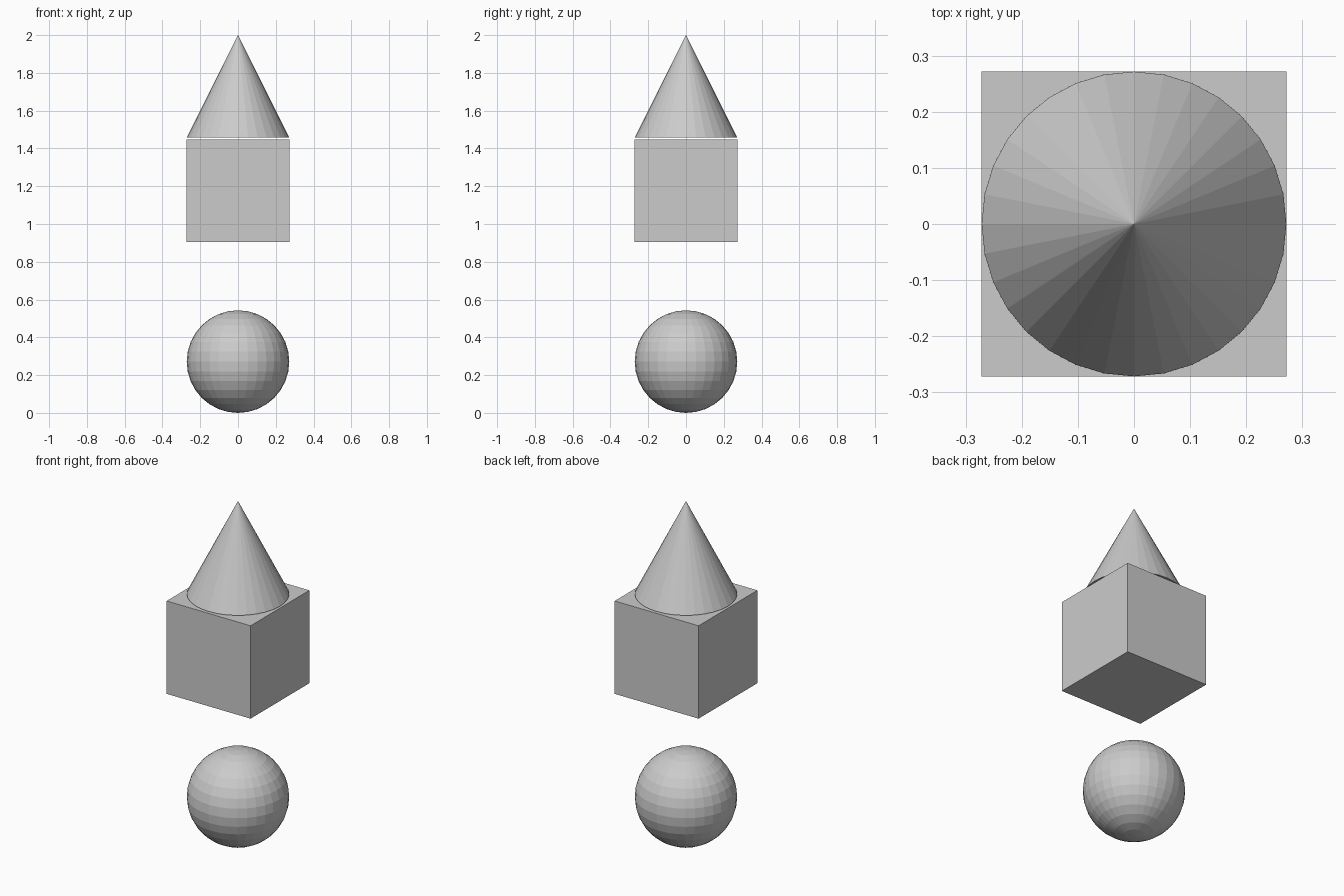
import bpy

if "Cube" in bpy.data.objects:
    bpy.data.objects.remove(bpy.data.objects["Cube"])

R = 0.2715  # shared half-width of all three solids

# Ball at the bottom
bpy.ops.mesh.primitive_uv_sphere_add(segments=32, ring_count=16, radius=R, location=(0, 0, R))
bpy.context.object.name = "ball"

# Floating cube in the middle
bpy.ops.mesh.primitive_cube_add(size=2 * R, location=(0, 0, 1.175))
bpy.context.object.name = "cube_block"

# Cone at the top, apex at z = 2
bpy.ops.mesh.primitive_cone_add(vertices=32, radius1=R, radius2=0, depth=2 * R, location=(0, 0, 2 - R))
bpy.context.object.name = "cone_top"
